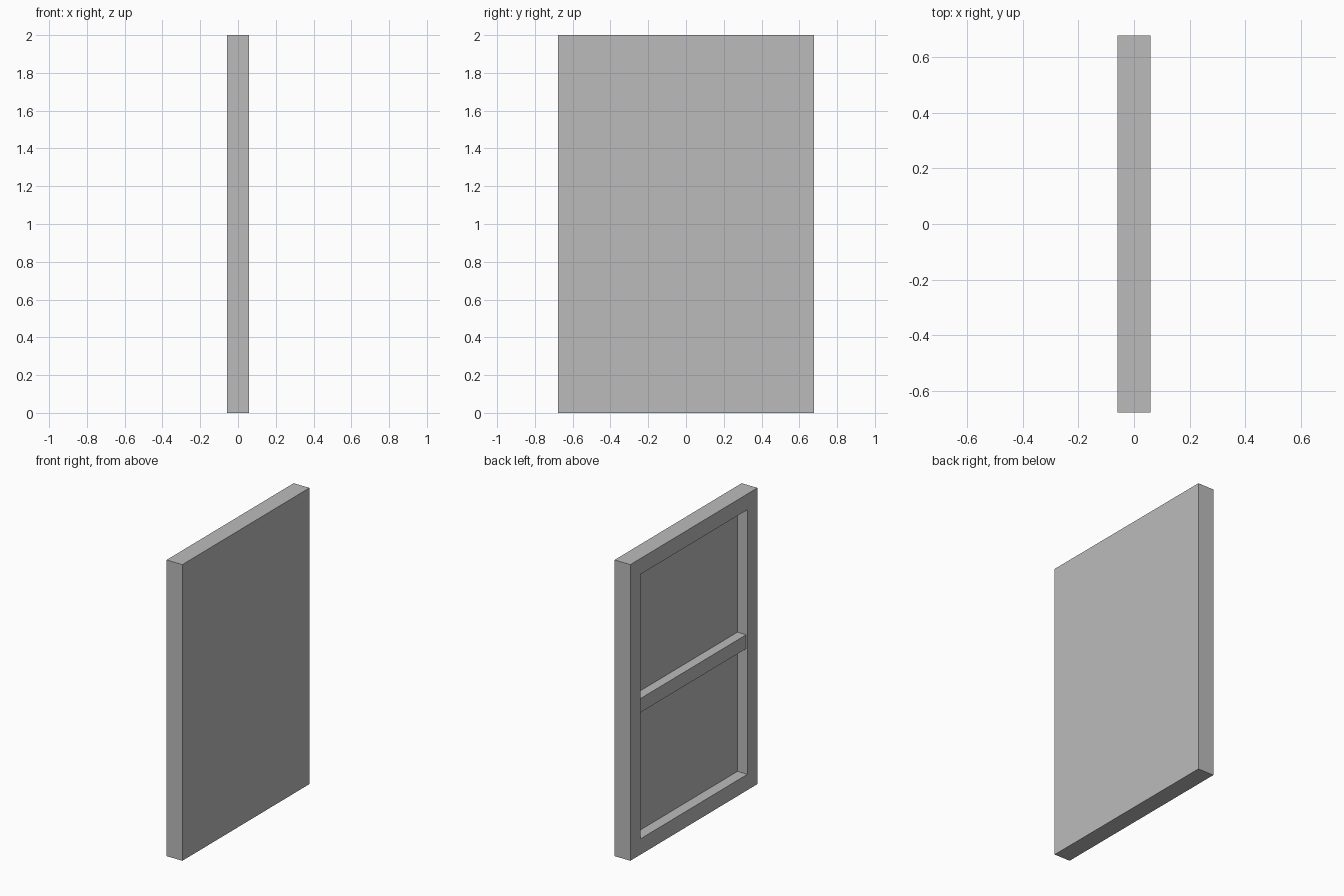
import bpy

if "Cube" in bpy.data.objects:
    bpy.data.objects.remove(bpy.data.objects["Cube"])

# Overall half sizes, frame width and thicknesses
HX, HY, H = 0.059, 0.678, 2.0
FRAME = 0.107
BACK_X = 0.015      # inner face of the solid sheet
RAIL_X = -0.050     # middle rail sits slightly behind the frame face

grey = bpy.data.materials.new("plain grey")
grey.diffuse_color = (0.5, 0.5, 0.5, 1.0)
grey.use_nodes = True
grey.node_tree.nodes["Principled BSDF"].inputs["Base Color"].default_value = grey.diffuse_color


def box(name, x0, x1, y0, y1, z0, z1):
    bpy.ops.mesh.primitive_cube_add(
        size=1, location=((x0 + x1) / 2, (y0 + y1) / 2, (z0 + z1) / 2))
    ob = bpy.context.object
    ob.name = name
    ob.scale = (x1 - x0, y1 - y0, z1 - z0)
    bpy.ops.object.transform_apply(location=False, rotation=False, scale=True)
    ob.data.materials.append(grey)
    return ob


# Solid slab that becomes the sheet with its surrounding frame
panel = box("framed_panel", -HX, HX, -HY, HY, 0, H)

# Recess cut into the left face
cutter = box("recess_cutter", -HX - 0.1, BACK_X,
             -HY + FRAME, HY - FRAME, FRAME, H - FRAME)
cutter.hide_render = True
cutter.hide_set(True)
cut = panel.modifiers.new("recess", 'BOOLEAN')
cut.operation = 'DIFFERENCE'
cut.solver = 'EXACT'
cut.object = cutter

# Horizontal rail across the middle of the recess
box("middle_rail", RAIL_X, BACK_X, -HY + FRAME, HY - FRAME, 0.953, 1.047)
